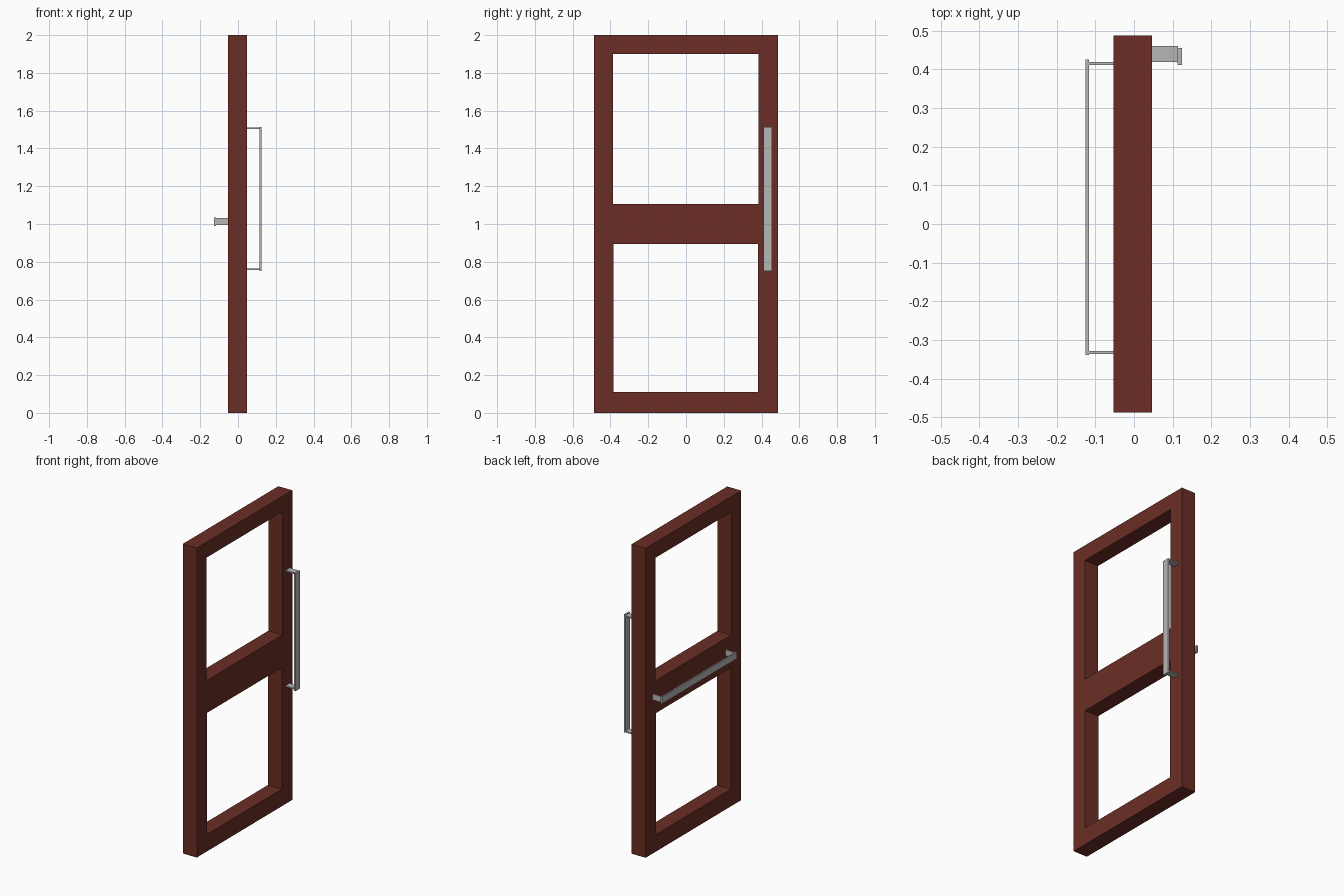
import bpy
import bmesh
from mathutils import Vector

cube = bpy.data.objects.get("Cube")
if cube:
    bpy.data.objects.remove(cube, do_unlink=True)


def make_material(name, color):
    mat = bpy.data.materials.new(name)
    mat.use_nodes = True
    mat.diffuse_color = (*color, 1)
    mat.node_tree.nodes["Principled BSDF"].inputs["Base Color"].default_value = (*color, 1)
    return mat


wood = make_material("red_brown_wood", (0.145, 0.027, 0.018))
metal = make_material("grey_metal", (0.47, 0.47, 0.47))


def box(name, low, high, mat):
    """Axis-aligned box between two corners."""
    low, high = Vector(low), Vector(high)
    bm = bmesh.new()
    bmesh.ops.create_cube(bm, size=1)
    for v in bm.verts:
        v.co = (low + high) / 2 + v.co * (high - low)
    mesh = bpy.data.meshes.new(name)
    bm.to_mesh(mesh)
    bm.free()
    mesh.materials.append(mat)
    obj = bpy.data.objects.new(name, mesh)
    bpy.context.collection.objects.link(obj)
    return obj


# Door frame with two openings
back, front = -0.053, 0.047
frame = box("door_frame", (back, -0.488, 0), (front, 0.488, 2), wood)
openings = {
    "upper_opening": ((-0.387, 1.105), (0.385, 1.9)),
    "lower_opening": ((-0.385, 0.11), (0.38, 0.895)),
}
for name, (low, high) in openings.items():
    cutter = box(name, (-0.2, *low), (0.2, *high), wood)
    cutter.hide_render = True
    cut = frame.modifiers.new(name, "BOOLEAN")
    cut.operation = "DIFFERENCE"
    cut.solver = "EXACT"
    cut.object = cutter
    bpy.context.view_layer.objects.active = frame
    bpy.ops.object.modifier_apply(modifier=name)
    bpy.data.objects.remove(cutter, do_unlink=True)

# Upright pull handle: flat bar on two thin posts
box("pull_handle_bar", (0.113, 0.411, 0.752), (0.124, 0.456, 1.514), metal)
for name, z in (("pull_handle_lower_post", 0.756), ("pull_handle_upper_post", 1.502)):
    box(name, (front, 0.419, z), (0.114, 0.461, z + 0.008), metal)

# Horizontal push bar on the other side
box("push_bar", (-0.126, -0.339, 0.99), (-0.117, 0.426, 1.034), metal)
for name, y in (("push_bar_near_post", -0.337), ("push_bar_far_post", 0.411)):
    box(name, (-0.118, y, 0.994), (back, y + 0.008, 1.032), metal)
